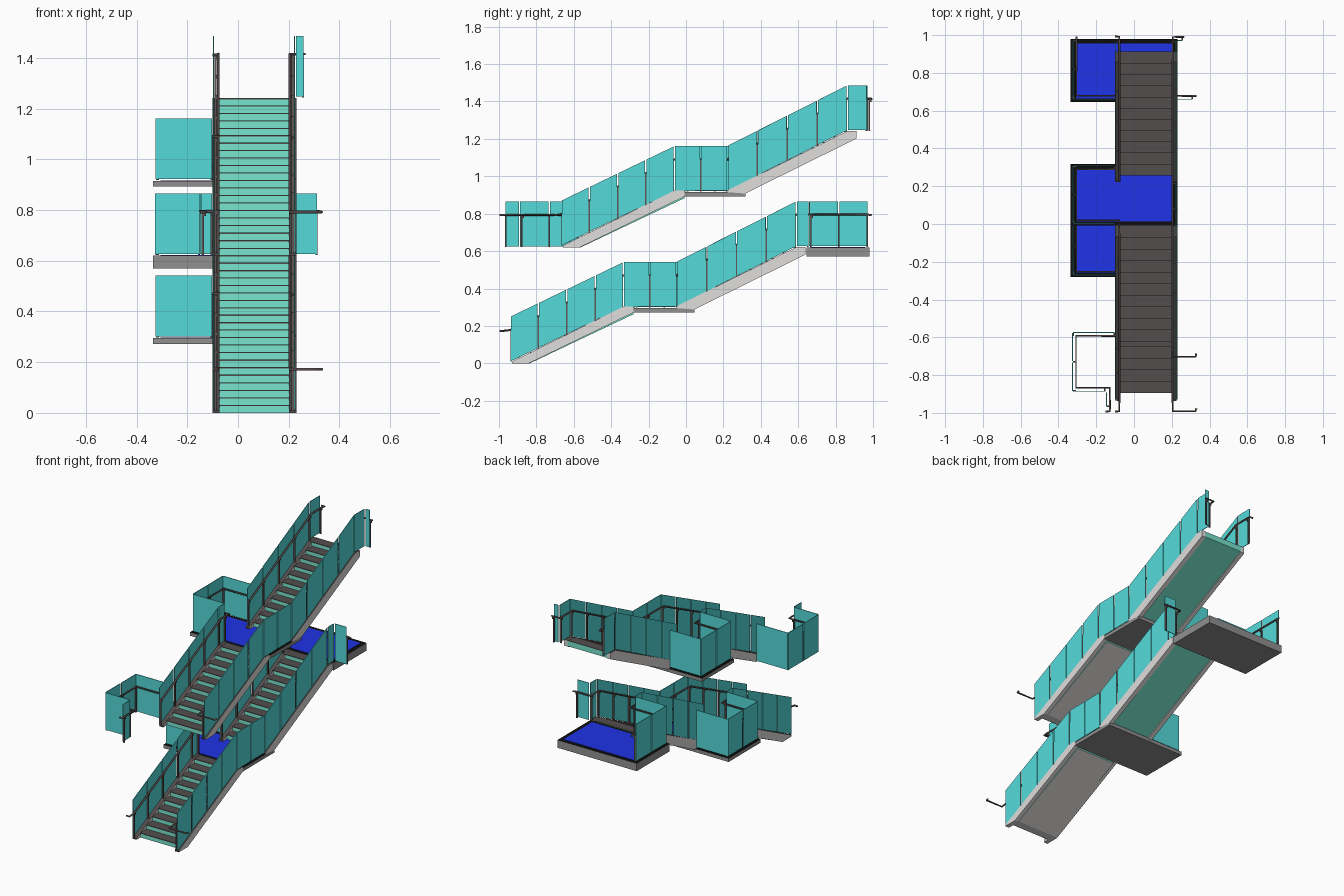
import bpy, bmesh
from mathutils import Vector

if "Cube" in bpy.data.objects:
    bpy.data.objects.remove(bpy.data.objects["Cube"])


def mat(name, r, g, b):
    m = bpy.data.materials.new(name)
    m.diffuse_color = (r, g, b, 1)
    m.use_nodes = True
    m.node_tree.nodes["Principled BSDF"].inputs["Base Color"].default_value = m.diffuse_color
    return m


GLASS = mat("teal glass", 0.09, 0.70, 0.70)
RISER = mat("green riser", 0.19, 0.78, 0.62)
TREAD = mat("dark tread", 0.088, 0.076, 0.075)
METAL = mat("dark metal", 0.12, 0.095, 0.09)
STEEL = mat("light grey steel", 0.75, 0.735, 0.72)
SLAB = mat("grey slab", 0.28, 0.28, 0.28)
BLACK = mat("black border", 0.004, 0.004, 0.004)
BLUE = mat("blue floor", 0.014, 0.035, 0.85)


def finish(bm, name, mats, rule=None):
    bmesh.ops.recalc_face_normals(bm, faces=bm.faces)
    if rule:
        for f in bm.faces:
            f.material_index = rule(f.normal)
    me = bpy.data.meshes.new(name)
    bm.to_mesh(me)
    bm.free()
    for m in mats:
        me.materials.append(m)
    ob = bpy.data.objects.new(name, me)
    bpy.context.collection.objects.link(ob)
    return ob


def prism(bm, pts, vec):
    """Extrude a flat polygon along vec."""
    f = bm.faces.new([bm.verts.new(p) for p in pts])
    ext = bmesh.ops.extrude_face_region(bm, geom=[f], use_keep_orig=True)
    for v in ext["geom"]:
        if isinstance(v, bmesh.types.BMVert):
            v.co += Vector(vec)


def box(bm, x0, x1, y0, y1, z0, z1):
    prism(bm, [(x0, y0, z0), (x1, y0, z0), (x1, y1, z0), (x0, y1, z0)], (0, 0, z1 - z0))


def offset(path, d):
    """Mitred plan offset, positive to the left of the path."""
    out = []
    for i, p in enumerate(path):
        ns = []
        for a, b in ((i - 1, i), (i, i + 1)):
            if a >= 0 and b < len(path):
                t = (path[b] - path[a]).xy.normalized()
                ns.append(Vector((-t.y, t.x)))
        n = sum(ns, Vector((0, 0)))
        n = n / n.length_squared * len(ns)
        out.append(p + Vector((n.x * d, n.y * d, 0)))
    return out


def tube(name, pts, radius):
    cu = bpy.data.curves.new(name, 'CURVE')
    cu.dimensions = '3D'
    cu.bevel_depth = radius
    cu.bevel_resolution = 2
    cu.use_fill_caps = True
    sp = cu.splines.new('POLY')
    sp.points.add(len(pts) - 1)
    for q, p in zip(sp.points, pts):
        q.co = (*p, 1)
    tmp = bpy.data.objects.new(name + "_curve", cu)
    bpy.context.collection.objects.link(tmp)
    dg = bpy.context.evaluated_depsgraph_get()
    me = bpy.data.meshes.new_from_object(tmp.evaluated_get(dg))
    bpy.data.objects.remove(tmp)
    me.materials.clear()
    me.materials.append(METAL)
    me.shade_smooth()
    ob = bpy.data.objects.new(name, me)
    bpy.context.collection.objects.link(ob)


RAIL = 0.172


def railing(name, path, side, base, pre=(), post=()):
    """Glass panels on the path, posts and a handrail on its inner side."""
    dy, dz = base
    shift = Vector((0, dy, dz))
    path = [Vector(p) + shift for p in path]
    glass, posts = bmesh.new(), bmesh.new()
    for s, (a, b) in enumerate(zip(path, path[1:])):
        d = b - a
        flat = d.xy.length
        t = Vector((d.x, d.y, 0)) / flat
        n = Vector((-t.y, t.x, 0)) * side
        k = max(1, round(flat / 0.16))
        g = 0.004 / flat
        lo, hi = Vector((0, 0, 0.004)), Vector((0, 0, 0.243))
        for i in range(k):
            p, q = a + d * (i / k + g), a + d * ((i + 1) / k - g)
            prism(glass, [p + lo, q + lo, q + hi, p + hi], n * 0.004)
        # one post per joint; the joint's first post belongs to the previous segment
        for i in range(1 if s else 0, k + 1):
            p = a + d * min(max(i / k, 1.5 * g), 1 - 1.5 * g)
            c = p + n * 0.005 - t * 0.004
            prism(posts, [c, c + t * 0.008, c + t * 0.008 + n * 0.009, c + n * 0.009],
                  (0, 0, RAIL - 0.012))
            # bracket from post to handrail
            c = c + Vector((0, 0, RAIL - 0.018))
            prism(posts, [c, c + t * 0.008, c + t * 0.008 + n * 0.016, c + n * 0.016],
                  (0, 0, 0.016))
    finish(glass, name + "_glass", [GLASS])
    finish(posts, name + "_posts", [METAL])
    up = Vector((0, 0, RAIL))
    ext = lambda e: [Vector(p) + shift + up for p in e]
    tube(name + "_handrail", ext(pre) + [p + up for p in offset(path, side * 0.02)] + ext(post), 0.0055)


def flight(name, y0, z0, y1, z1, n, stringer, under, base):
    dy, dz = base
    run, rise = (y1 - y0) / n, (z1 - z0) / n
    # stepped body between the stringers
    pts = [(y0, z0)]
    for i in range(n):
        pts += [(y0 + i * run, z0 + (i + 1) * rise), (y0 + (i + 1) * run, z0 + (i + 1) * rise)]
    pts += [(y1, z1 - 0.035), (y0 + 0.055, z0)]
    bm = bmesh.new()
    prism(bm, [(-0.075, y + dy, z + dz) for y, z in pts], (0.28, 0, 0))
    finish(bm, name + "_steps", [RISER, TREAD, under],
           lambda v: 1 if v.z > 0.5 else 2 if v.z < -0.3 else 0)
    # tread plates with a small nosing
    bm = bmesh.new()
    for i in range(n):
        y, z = y0 + i * run + dy, z0 + (i + 1) * rise + dz
        box(bm, -0.073, 0.203, y - 0.005, y + run, z - 0.003, z + 0.0015)
    finish(bm, name + "_treads", [TREAD])
    # side stringers
    bm = bmesh.new()
    for x in (-0.1, 0.202):
        prism(bm, [(x, y + dy, z + dz) for y, z in stringer], (0.028, 0, 0))
    finish(bm, name + "_stringers", [STEEL, TREAD],
           lambda v: 1 if v.z > 0.5 or v.y < -0.9 else 0)


def landing(name, y0, y1, z0, z1, base):
    dy, dz = base
    bm = bmesh.new()
    box(bm, -0.335, 0.23, y0 + dy, y1 + dy, z0 + dz, z1 + dz)
    finish(bm, name + "_slab", [SLAB, BLACK], lambda v: 1 if v.z > 0.5 else 0)
    bm = bmesh.new()
    box(bm, -0.306, 0.204, y0 + dy + 0.02, y1 + dy - 0.024, z1 + dz - 0.003, z1 + dz + 0.002)
    finish(bm, name + "_floor", [BLUE])


LOW, HIGH = (0, 0), (0.272, 0.62)
S1 = [(-0.93, 0), (-0.84, 0), (-0.28, 0.272), (-0.28, 0.303), (-0.335, 0.303), (-0.93, 0.01)]
S2 = [(-0.05, 0.295), (0.045, 0.288), (0.64, 0.582), (0.64, 0.622), (0.59, 0.622), (-0.05, 0.306)]
XL, XR = -0.098, 0.225

for name, base in (("lower", LOW), ("upper", HIGH)):
    flight(name + "_first_flight", -0.89, 0, -0.28, 0.298, 10, S1, STEEL, base)
    flight(name + "_second_flight", -0.01, 0.298, 0.64, 0.62, 11, S2, RISER, base)
    landing(name + "_middle_landing", -0.28, 0.045, 0.272, 0.295, base)

    # left railing of first flight, wrapping round the middle landing
    railing(name + "_left_first_railing",
            [(XL, -0.94, 0.006), (XL, -0.335, 0.298), (XL, -0.272, 0.298), (-0.325, -0.272, 0.298),
             (-0.325, 0.038, 0.298), (XL, 0.038, 0.298)], -1, base,
            pre=[(-0.1, -0.992, 0), (-0.078, -0.992, 0)] if base == LOW else [])

    # left railing of second flight
    slope = [(XL, -0.045, 0.303), (XL, 0.59, 0.623)]
    if base == LOW:
        railing("lower_left_second_railing",
                slope + [(XL, 0.658, 0.623), (-0.325, 0.658, 0.623), (-0.325, 0.975, 0.623)], -1, base,
                post=[(-0.305, 0.993, 0.62)])
    else:
        railing("upper_left_second_railing", slope + [(XL, 0.70, 0.623)], -1, base,
                post=[(-0.078, 0.72, 0.62), (-0.1, 0.72, 0.62)])

    # right railing in one run
    ye = -0.992 if base == LOW else -0.974
    yt, xt, xe = (0.658, 0.315, 0.33) if base == LOW else (0.698, 0.262, 0.262)
    railing(name + "_right_railing",
            [(XR, -0.94, 0.006), (XR, -0.335, 0.298), (XR, -0.05, 0.3), (XR, 0.59, 0.623),
             (XR, yt, 0.623), (xt, yt, 0.623)], 1, base,
            pre=[(0.33, ye + 0.016, 0), (0.325, ye, 0), (0.205, ye, 0)],
            post=[(xe, yt + 0.02, 0.62)])

# top landing of the lower stair
landing("lower_top_landing", 0.645, 0.98, 0.57, 0.62, LOW)

# free-standing enclosure beside the foot of the upper stair
railing("upper_entry_railing",
        [(XL, -0.572, 0.622), (-0.327, -0.572, 0.622), (-0.327, -0.888, 0.622),
         (-0.148, -0.888, 0.622), (-0.148, -0.97, 0.622)], 1, LOW,
        post=[(-0.128, -0.992, 0.62), (-0.15, -0.992, 0.62)])
